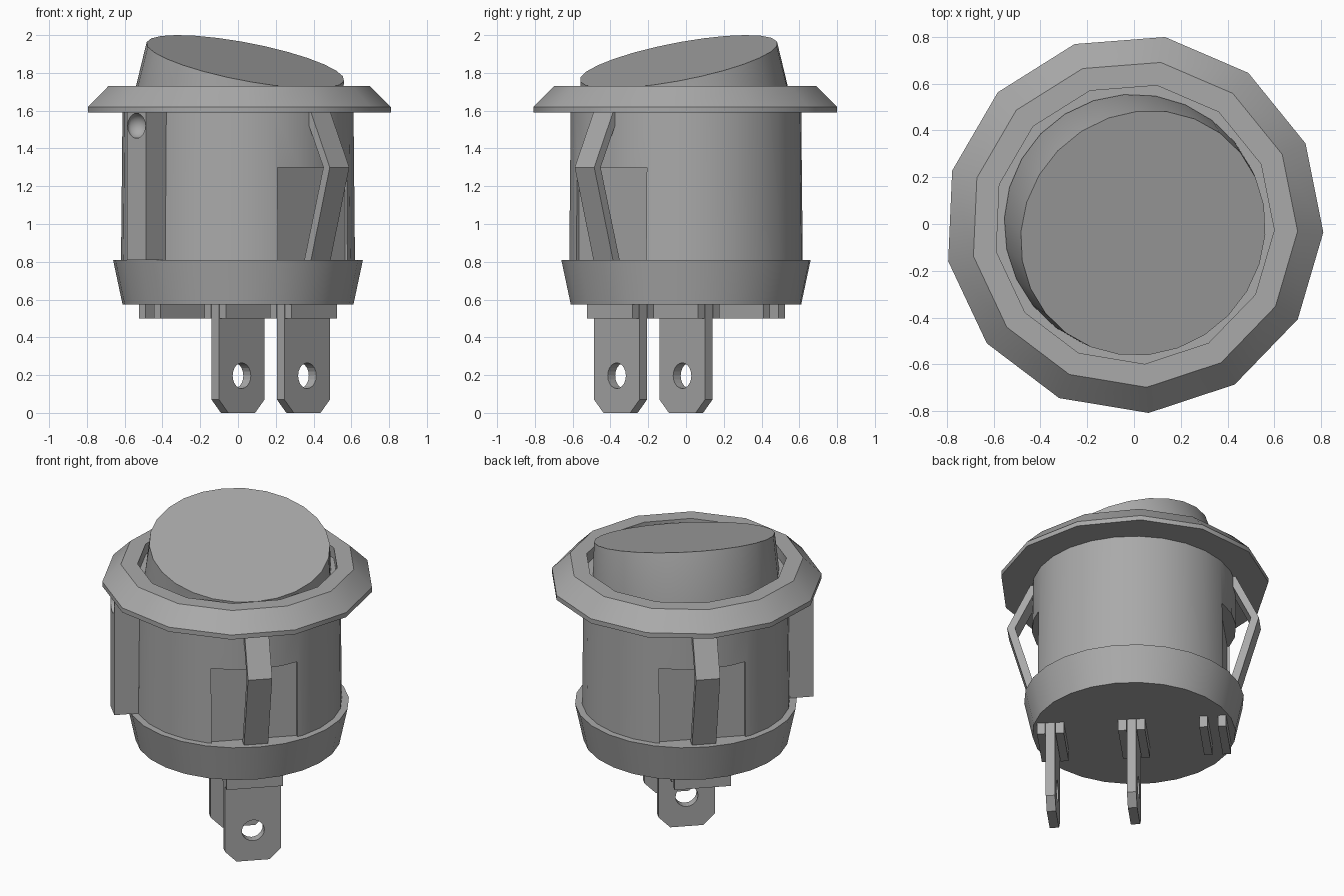
import bpy, bmesh, math
from mathutils import Matrix, Vector

cube = bpy.data.objects.get("Cube")
if cube:
    bpy.data.objects.remove(cube, do_unlink=True)

grey = bpy.data.materials.new("switch grey")
grey.use_nodes = True
COLOUR = (0.4, 0.4, 0.4, 1)
grey.diffuse_color = COLOUR
grey.node_tree.nodes["Principled BSDF"].inputs["Base Color"].default_value = COLOUR

TURN = Matrix.Rotation(math.radians(45), 4, 'Z')   # whole switch stands at 45 degrees
PHASE = math.radians(-47.5)


def finish(name, bm, smooth=False):
    bmesh.ops.recalc_face_normals(bm, faces=bm.faces)
    mesh = bpy.data.meshes.new(name)
    bm.to_mesh(mesh)
    bm.free()
    mesh.transform(TURN)
    mesh.materials.append(grey)
    ob = bpy.data.objects.new(name, mesh)
    bpy.context.collection.objects.link(ob)
    if smooth:
        bpy.ops.object.select_all(action='DESELECT')
        ob.select_set(True)
        bpy.context.view_layer.objects.active = ob
        bpy.ops.object.shade_smooth_by_angle(angle=math.radians(30))
    return ob


def loft(bm, rings):
    """Skin a list of equal point rings and cap both ends."""
    loops = [[bm.verts.new(p) for p in ring] for ring in rings]
    n = len(loops[0])
    for a, b in zip(loops, loops[1:]):
        for i in range(n):
            j = (i + 1) % n
            bm.faces.new((a[i], a[j], b[j], b[i]))
    bm.faces.new(loops[0])
    bm.faces.new(loops[-1])


def circle(r, z, n):
    angles = [PHASE + math.tau * i / n for i in range(n)]
    return [Vector((r * math.cos(a), r * math.sin(a), z)) for a in angles]


def lathe(name, profile, n):
    bm = bmesh.new()
    loft(bm, [circle(r, z, n) for r, z in profile])
    return finish(name, bm, True)


def box(bm, centre, size):
    m = Matrix.Translation(centre) @ Matrix.Diagonal((*size, 1))
    bmesh.ops.create_cube(bm, size=1, matrix=m)


def extrude(name, outline, axis, low, high):
    """Prism of a 2D outline (other axis, z) along x or y."""
    bm = bmesh.new()
    place = (lambda p, d: (d, p[0], p[1])) if axis == 'x' else (lambda p, d: (p[0], d, p[1]))
    loft(bm, [[place(p, d) for p in outline] for d in (low, high)])
    return finish(name, bm)


def cut(ob, cutter):
    mod = ob.modifiers.new("cut", 'BOOLEAN')
    mod.operation = 'DIFFERENCE'
    mod.solver = 'EXACT'
    mod.object = cutter
    cutter.hide_render = True
    cutter.hide_viewport = True
    cutter.display_type = 'WIRE'


# Bezel with its recessed well
lathe("bezel", [(0.58, 1.59), (0.81, 1.59), (0.81, 1.62), (0.7, 1.73),
                (0.6, 1.73), (0.6, 1.66), (0.4, 1.66)], 13)

# Barrel with flats behind the spring clips
barrel = lathe("barrel", [(0.62, 0.8), (0.612, 1.6)], 26)
bm = bmesh.new()
for side in (-1, 1):
    box(bm, (0, side * 0.69, 1.05), (0.52, 0.3, 0.5))
cut(barrel, finish("flat_cutter", bm))

# Lower collar
lathe("collar", [(0.612, 0.575), (0.662, 0.81)], 26)

# Tilted rocker: round base, sloping oval top
bm = bmesh.new()
top = []
for p in circle(1, 0, 26):
    y = -0.055 + 0.507 * p.y
    top.append((0.54 * p.x, y, 1.875 + 0.277 * y))
loft(bm, [circle(0.555, 1.62, 26), circle(0.555, 1.67, 26), top])
finish("rocker", bm, True)

# Key rib with a round dimple
bm = bmesh.new()
box(bm, (-0.66, 0, 1.2), (0.2, 0.14, 0.78))
rib = finish("key_rib", bm)
bm = bmesh.new()
bmesh.ops.create_uvsphere(bm, u_segments=20, v_segments=12, radius=0.066,
                          matrix=Matrix.Translation((-0.76, 0, 1.52)))
cut(rib, finish("dimple_cutter", bm, True))

# Bent spring clips
for name, s in (("front_clip", -1), ("back_clip", 1)):
    bend = [(0.62, 0.81), (0.76, 1.3), (0.62, 1.59),
            (0.57, 1.59), (0.712, 1.3), (0.57, 0.81)]
    extrude(name, [(s * y, z) for y, z in bend], 'x', -0.073, 0.073)

# Blade terminals with a hole and clipped corners
blade = [(-0.17, 0.58), (-0.17, 0.07), (-0.1, 0), (0.1, 0), (0.17, 0.07), (0.17, 0.58)]
for name, y in (("front_terminal", -0.49), ("middle_terminal", 0)):
    ob = extrude(name, blade, 'y', y - 0.028, y + 0.028)
    bm = bmesh.new()
    m = Matrix.Translation((0, y, 0.197)) @ Matrix.Rotation(math.pi / 2, 4, 'X')
    bmesh.ops.create_cone(bm, cap_ends=True, segments=20, radius1=0.068, radius2=0.068,
                          depth=0.2, matrix=m)
    cut(ob, finish(name + "_hole_cutter", bm))

# Guide plates either side of each terminal slot
bm = bmesh.new()
for y in (-0.49, 0, 0.49):
    for s in (-1, 1):
        box(bm, (0, y + s * 0.056, 0.54), (0.34, 0.05, 0.08))
finish("terminal_guides", bm)
